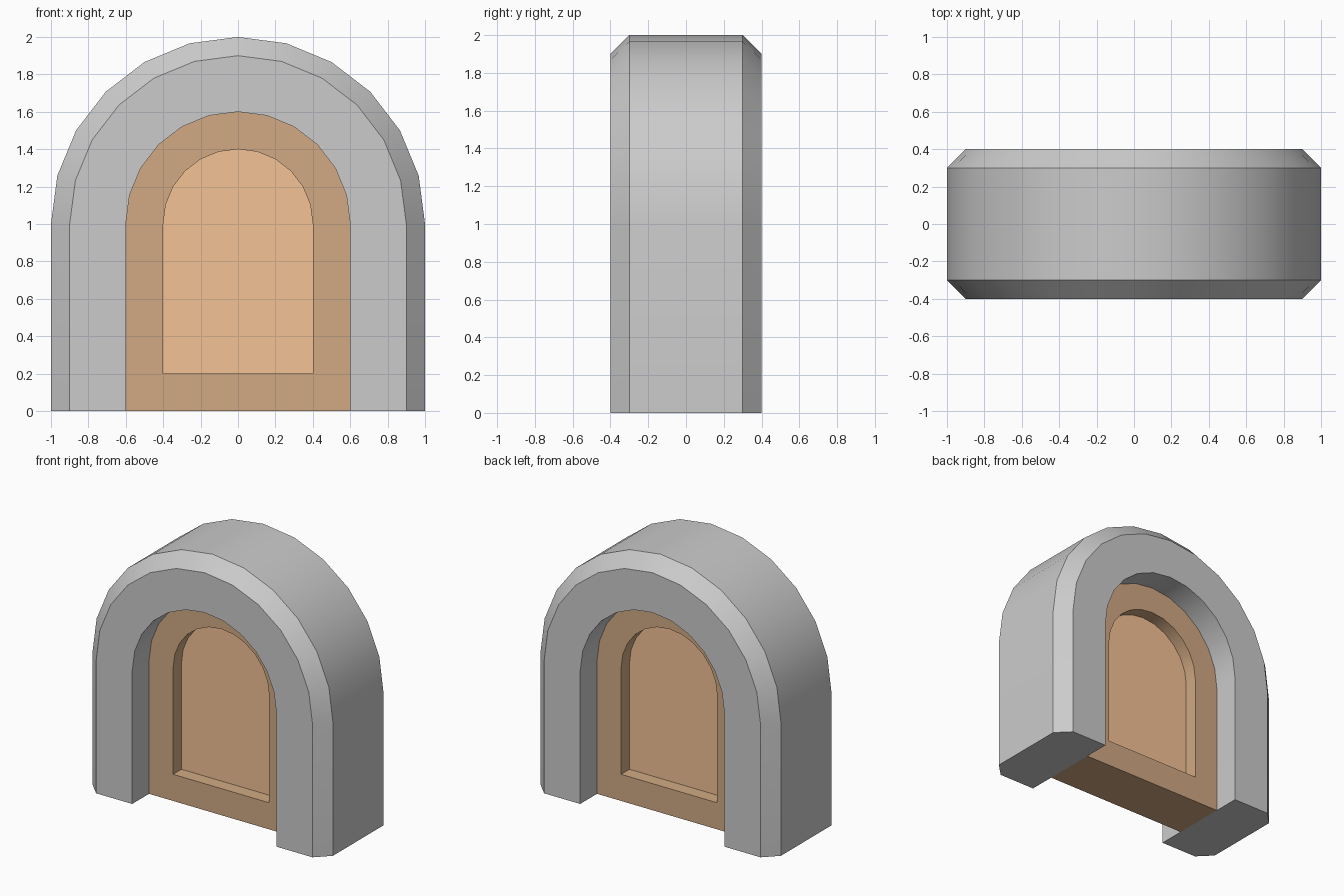
import bpy, bmesh
from math import sin, cos, pi, radians

if "Cube" in bpy.data.objects:
    bpy.data.objects.remove(bpy.data.objects["Cube"])

SEGMENTS = 12   # sides of each half-round top
SPRING = 1.0    # height where the curve starts


def arch_outline(radius, y, bottom):
    curve = [(radius * cos(pi * i / SEGMENTS), y, SPRING + radius * sin(pi * i / SEGMENTS))
             for i in range(SEGMENTS + 1)]
    return [(radius, y, bottom)] + curve + [(-radius, y, bottom)]


def material(name, rgb):
    mat = bpy.data.materials.new(name)
    mat.diffuse_color = (*rgb, 1)
    mat.use_nodes = True
    mat.node_tree.nodes["Principled BSDF"].inputs["Base Color"].default_value = mat.diffuse_color
    return mat


def finish(name, bm, materials=()):
    bmesh.ops.recalc_face_normals(bm, faces=bm.faces)
    mesh = bpy.data.meshes.new(name)
    bm.to_mesh(mesh)
    bm.free()
    for mat in materials:
        mesh.materials.append(mat)
    obj = bpy.data.objects.new(name, mesh)
    bpy.context.collection.objects.link(obj)
    bpy.ops.object.select_all(action='DESELECT')
    obj.select_set(True)
    bpy.context.view_layer.objects.active = obj
    bpy.ops.object.shade_smooth_by_angle(angle=radians(30))
    return obj


# Stone surround: chamfered section swept along the arch, capped at the feet
section = [(0.6, -0.4), (0.9, -0.4), (1.0, -0.3), (1.0, 0.3), (0.9, 0.4), (0.6, 0.4)]
bm = bmesh.new()
loops = [[bm.verts.new(p) for p in arch_outline(r, y, 0)] for r, y in section]
for k, a in enumerate(loops):
    b = loops[(k + 1) % len(loops)]
    for i in range(len(a) - 1):
        bm.faces.new((a[i], a[i + 1], b[i + 1], b[i]))
for end in (0, -1):
    bm.faces.new([loop[end] for loop in loops])
finish("stone_arch", bm)

# Wooden door: raised border with a sunken panel on both sides
rings = [(0.4, -0.1, 0.2), (0.4, -0.2, 0.2), (0.6, -0.2, 0),
         (0.6, 0.2, 0), (0.4, 0.2, 0.2), (0.4, 0.1, 0.2)]
bm = bmesh.new()
loops = [[bm.verts.new(p) for p in arch_outline(*ring)] for ring in rings]
for a, b in zip(loops, loops[1:]):
    for i in range(len(a)):
        j = (i + 1) % len(a)
        bm.faces.new((a[i], a[j], b[j], b[i]))
for loop in (loops[0], loops[-1]):
    bm.faces.new(loop).material_index = 1
finish("door", bm, [material("door_frame_wood", (0.64, 0.40, 0.23)),
                    material("door_panel_wood", (0.90, 0.54, 0.30))])
